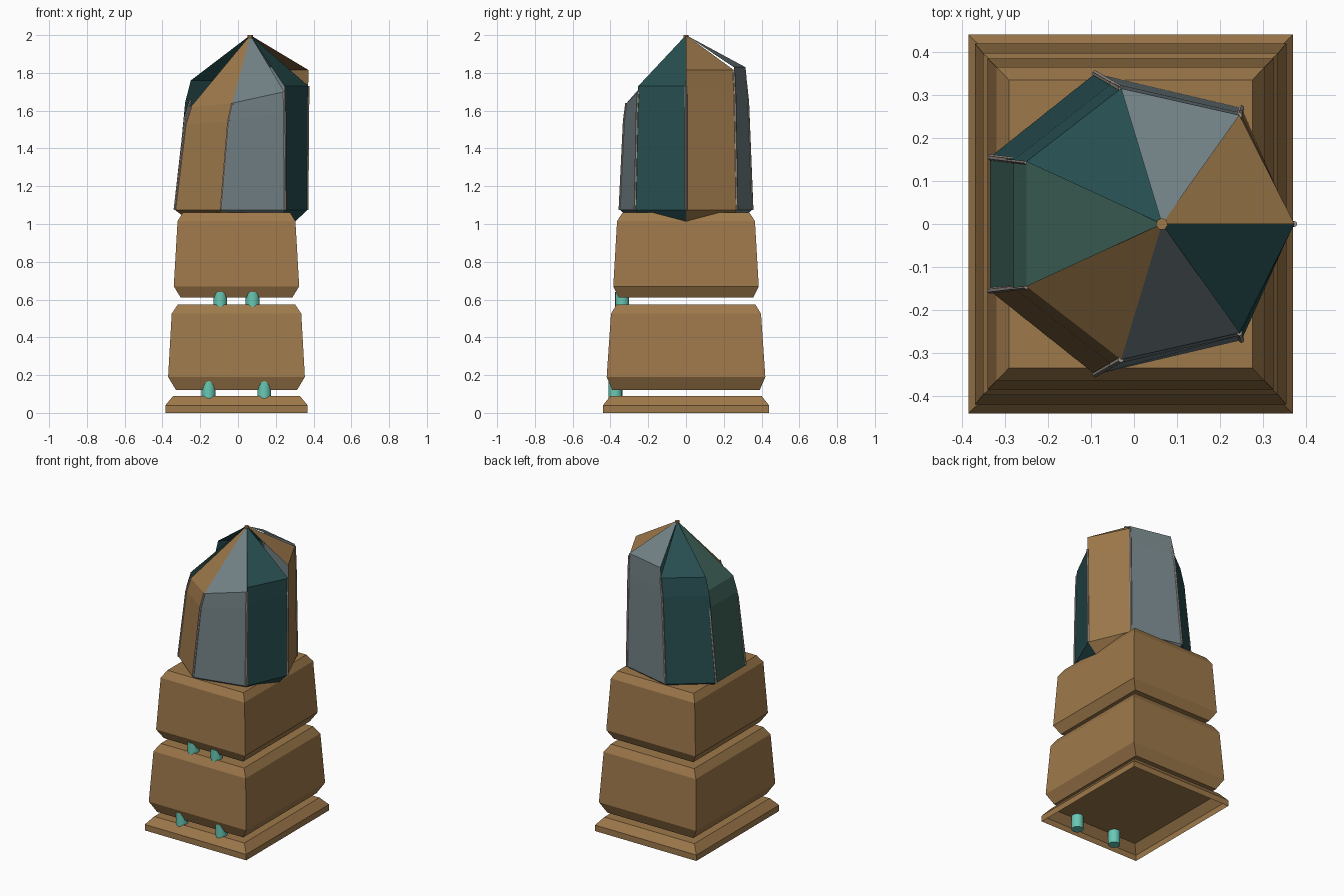
import bpy
import bmesh
from mathutils import Vector

cube = bpy.data.objects.get("Cube")
if cube:
    bpy.data.objects.remove(cube)


def material(name, rgb):
    m = bpy.data.materials.new(name)
    m.use_nodes = True
    m.diffuse_color = (*rgb, 1)
    m.node_tree.nodes["Principled BSDF"].inputs["Base Color"].default_value = (*rgb, 1)
    return m


brown = material("warm brown", (0.34, 0.19, 0.07))
slate = material("slate grey", (0.17, 0.22, 0.235))
teal = material("deep teal", (0.02, 0.076, 0.08))
green = material("grey green", (0.048, 0.122, 0.098))
mint = material("mint", (0.14, 0.58, 0.46))
beige = material("pale beige", (0.36, 0.31, 0.27))


def finish(bm, name, mat):
    mesh = bpy.data.meshes.new(name)
    bm.to_mesh(mesh)
    bm.free()
    ob = bpy.data.objects.new(name, mesh)
    bpy.context.collection.objects.link(ob)
    mesh.materials.append(mat)
    return ob


def stacked_block(name, profile, closed_bottom=True):
    """Rectangular loft from (half width, half depth, z) rings."""
    bm = bmesh.new()
    cx = -0.008
    rings = [[bm.verts.new((cx + sx * w, sy * d, z))
              for sx, sy in ((-1, -1), (1, -1), (1, 1), (-1, 1))]
             for w, d, z in profile]
    for low, high in zip(rings, rings[1:]):
        for i in range(4):
            j = (i + 1) % 4
            bm.faces.new((low[i], low[j], high[j], high[i]))
    bm.faces.new(rings[-1])
    if closed_bottom:
        bm.faces.new(rings[0][::-1])
    return finish(bm, name, brown)


def rod(name, start, end, radius, sides, mat):
    start, end = Vector(start), Vector(end)
    axis = end - start
    bm = bmesh.new()
    bmesh.ops.create_cone(bm, cap_ends=True, segments=sides, radius1=radius,
                          radius2=radius, depth=axis.length)
    bmesh.ops.rotate(bm, verts=bm.verts, matrix=Vector((0, 0, 1)).rotation_difference(axis).to_matrix())
    bmesh.ops.translate(bm, verts=bm.verts, vec=(start + end) / 2)
    return finish(bm, name, mat)


# Plinth and the two tapered blocks
stacked_block("plinth", [(0.377, 0.44, 0), (0.377, 0.44, 0.04), (0.335, 0.40, 0.09)], False)
stacked_block("lower_block", [(0.32, 0.39, 0.12), (0.362, 0.42, 0.19),
                              (0.343, 0.397, 0.525), (0.31, 0.367, 0.575)])
stacked_block("upper_block", [(0.295, 0.355, 0.61), (0.332, 0.385, 0.67),
                              (0.312, 0.365, 1.015), (0.283, 0.335, 1.062)])

# Pegs joining the blocks at the front
for level, y, z0, z1, spread in (("lower", -0.374, 0, 0.17, 0.147), ("upper", -0.338, 0.53, 0.64, 0.086)):
    for side, s in (("right", -1), ("left", 1)):
        peg = rod(f"{level}_peg_{side}", (s * spread - 0.008, y, z0),
                  (s * spread - 0.008, y, z1), 0.037, 16, mint)
        bpy.context.view_layer.objects.active = peg
        peg.select_set(True)
        bpy.ops.object.shade_smooth_by_angle()
        peg.select_set(False)

# Seven-sided crystal: plan corners at the foot and at the shoulder, mirrored in y
foot = [(0.367, 0), (0.25, 0.27), (-0.09, 0.35), (-0.335, 0.155)]
shoulder = [(0.373, 0), (0.245, 0.253), (-0.03, 0.315), (-0.25, 0.145)]
foot += [(x, -y) for x, y in foot[:0:-1]]
shoulder += [(x, -y) for x, y in shoulder[:0:-1]]
FOOT_Z = 1.075
apex = Vector((0.065, 0, 2))
root = Vector((0.065, 0, 0.78))

# Each panel: colour and shoulder height at its two corners
panels = [(brown, 1.815, 1.815), (slate, 1.83, 1.83), (teal, 1.76, 1.76),
          (green, 1.66, 1.66), (brown, 1.62, 1.64), (slate, 1.64, 1.70), (teal, 1.73, 1.73)]


def edge_points(corner, top_z):
    low = Vector((*foot[corner], FOOT_Z))
    high = Vector((*shoulder[corner], top_z))
    fold = low.lerp(high, 0.65)
    fold.z = FOOT_Z + 0.83 * (top_z - FOOT_Z)
    return [low, fold, high]


for i, (mat, za, zb) in enumerate(panels):
    bm = bmesh.new()
    a = [bm.verts.new(p) for p in edge_points(i, za)]
    b = [bm.verts.new(p) for p in edge_points((i + 1) % 7, zb)]
    tip, base = bm.verts.new(apex), bm.verts.new(root)
    for k in range(2):
        bm.faces.new((a[k], b[k], b[k + 1], a[k + 1]))
    bm.faces.new((a[2], b[2], tip))
    bm.faces.new((b[0], a[0], base))
    finish(bm, f"crystal_panel_{i + 1}", mat)

    # Pale trim along the panel edge, in two lengths that follow the fold
    top = min(za, panels[i - 1][2])
    pts = edge_points(i, top)
    for part, p, q in (("low", pts[0], pts[1]), ("high", pts[1], pts[2])):
        rod(f"edge_trim_{i + 1}_{part}", p, q, 0.007, 6, beige)

# Small cap where the panels meet
rod("crystal_cap", (0.065, 0, 1.985), (0.065, 0, 2), 0.014, 7, brown)
